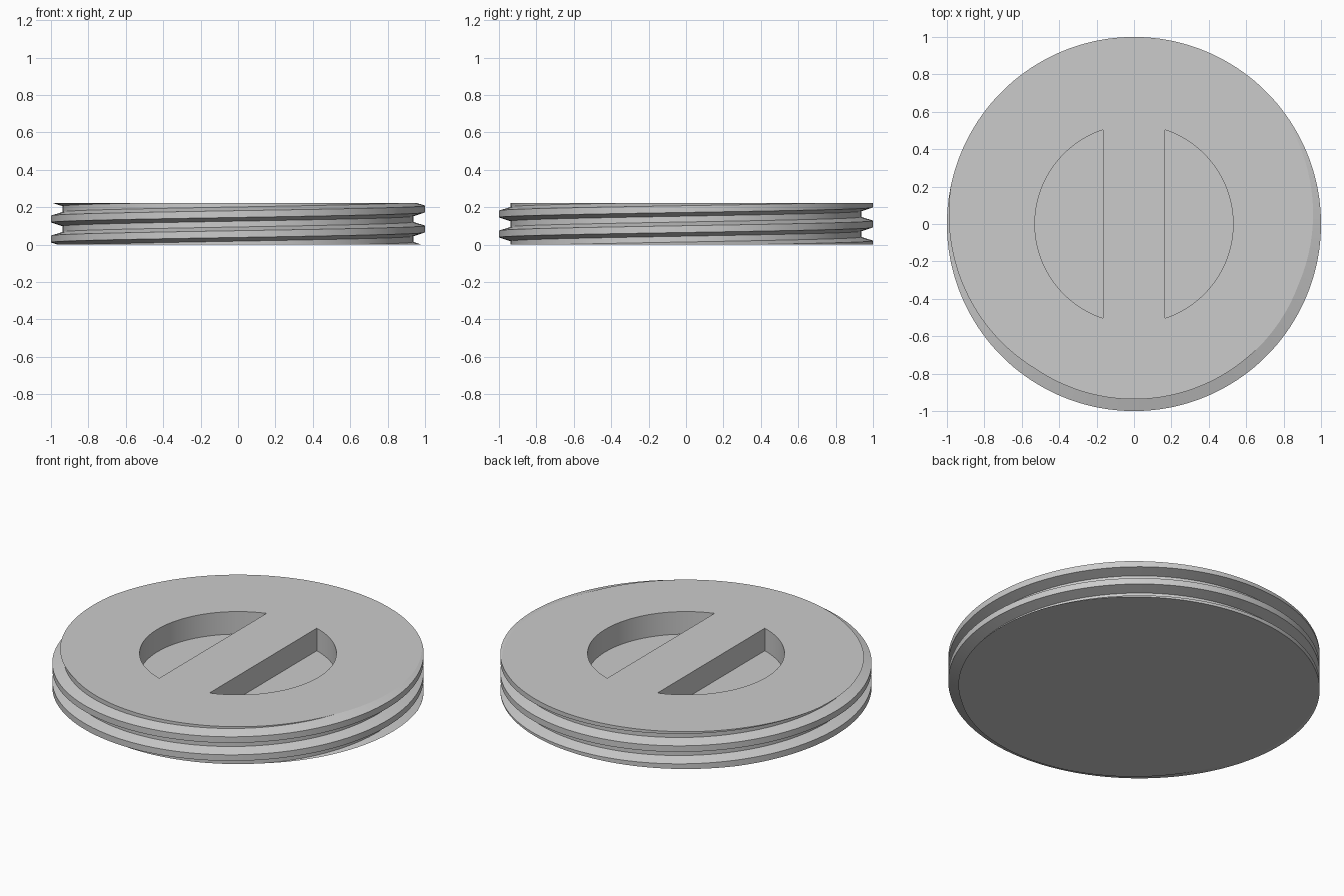
import bpy
import bmesh
from math import acos, cos, sin, pi, radians

cube = bpy.data.objects.get("Cube")
if cube:
    bpy.data.objects.remove(cube, do_unlink=True)

HEIGHT = 0.222
ROOT, CREST = 0.937, 1.0
PITCH = 0.107
START = 0.083          # crest height on the +x side
SEGMENTS = 180
SLOT_RADIUS, SLOT_EDGE, SLOT_DEPTH = 0.53, 0.165, 0.134

grey = bpy.data.materials.new("plain grey")
grey.use_nodes = True
colour = (0.6, 0.6, 0.6, 1)
grey.diffuse_color = colour
grey.node_tree.nodes["Principled BSDF"].inputs["Base Color"].default_value = colour


def make_object(name, bm):
    bmesh.ops.recalc_face_normals(bm, faces=bm.faces)
    mesh = bpy.data.meshes.new(name)
    bm.to_mesh(mesh)
    bm.free()
    mesh.materials.append(grey)
    obj = bpy.data.objects.new(name, mesh)
    bpy.context.collection.objects.link(obj)
    return obj


# Threaded plug: helical skin, trimmed and capped at both ends
profile = [(ROOT, -0.038), (CREST, -0.018), (CREST, 0.018), (ROOT, 0.038)]
bm = bmesh.new()
columns = []
for i in range(SEGMENTS + 1):
    turn = i / SEGMENTS
    a = 2 * pi * turn
    columns.append([bm.verts.new((r * cos(a), r * sin(a), START + z + PITCH * (turn + k)))
                    for k in range(-3, 4) for r, z in profile])
for left, right in zip(columns, columns[1:]):
    for j in range(len(left) - 1):
        bm.faces.new((left[j], right[j], right[j + 1], left[j + 1]))
bmesh.ops.remove_doubles(bm, verts=bm.verts, dist=1e-5)
for z, direction in ((0, -1), (HEIGHT, 1)):
    bmesh.ops.bisect_plane(bm, geom=bm.verts[:] + bm.edges[:] + bm.faces[:], dist=1e-6,
                           plane_co=(0, 0, z), plane_no=(0, 0, direction), clear_outer=True)
    rim = [e for e in bm.edges if e.is_boundary and all(abs(v.co.z - z) < 1e-4 for v in e.verts)]
    bmesh.ops.edgeloop_fill(bm, edges=rim)
plug = make_object("threaded_plug", bm)


# Half-moon recesses, leaving a straight grip bar between them
def half_moon(side):
    bm = bmesh.new()
    limit = acos(SLOT_EDGE / SLOT_RADIUS)
    steps = 48
    angles = [limit * (2 * i / steps - 1) for i in range(steps + 1)]
    face = bm.faces.new([bm.verts.new((side * SLOT_RADIUS * cos(a), SLOT_RADIUS * sin(a),
                                       HEIGHT - SLOT_DEPTH)) for a in angles])
    top = bmesh.ops.extrude_face_region(bm, geom=[face])["geom"]
    bmesh.ops.translate(bm, vec=(0, 0, SLOT_DEPTH + 0.1),
                        verts=[g for g in top if isinstance(g, bmesh.types.BMVert)])
    cutter = make_object("recess_cutter", bm)
    cutter.hide_render = True
    return cutter


bpy.ops.object.select_all(action="DESELECT")
bpy.context.view_layer.objects.active = plug
plug.select_set(True)
for side in (-1, 1):
    cutter = half_moon(side)
    cut = plug.modifiers.new("recess", "BOOLEAN")
    cut.operation = "DIFFERENCE"
    cut.solver = "EXACT"
    cut.object = cutter
    bpy.ops.object.modifier_apply(modifier=cut.name)
    bpy.data.objects.remove(cutter, do_unlink=True)

bpy.ops.object.shade_smooth_by_angle(angle=radians(12))
